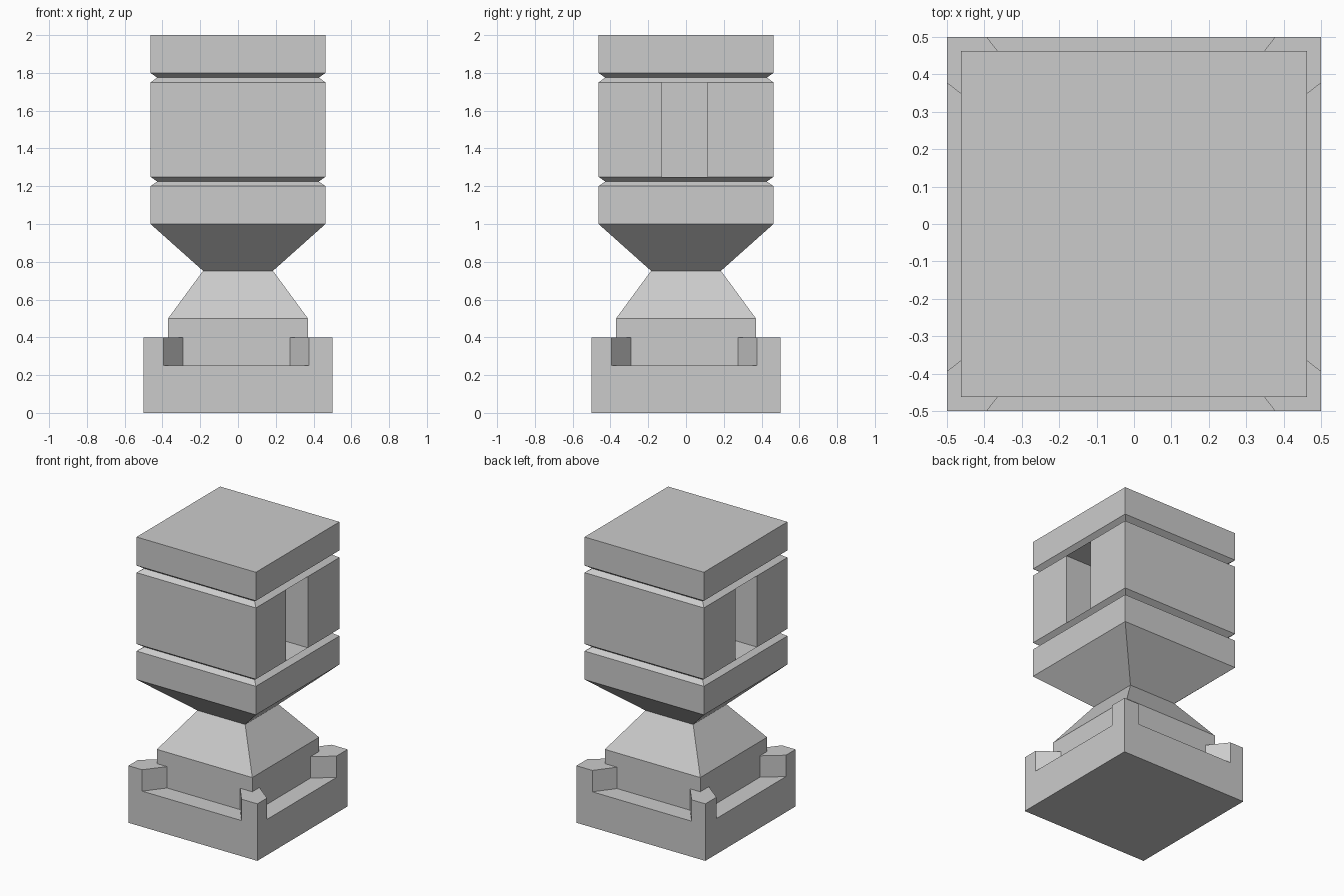
import bpy, bmesh

if "Cube" in bpy.data.objects:
    bpy.data.objects.remove(bpy.data.objects["Cube"])


def add_object(name, bm):
    bmesh.ops.recalc_face_normals(bm, faces=bm.faces)
    mesh = bpy.data.meshes.new(name)
    bm.to_mesh(mesh)
    bm.free()
    obj = bpy.data.objects.new(name, mesh)
    bpy.context.collection.objects.link(obj)
    return obj


def loft(name, rings):
    """Closed solid through a stack of outlines, each given as a list of points."""
    bm = bmesh.new()
    loops = [[bm.verts.new(p) for p in ring] for ring in rings]
    n = len(loops[0])
    for low, high in zip(loops, loops[1:]):
        for i in range(n):
            j = (i + 1) % n
            bm.faces.new((low[i], low[j], high[j], high[i]))
    bm.faces.new(loops[0][::-1])
    bm.faces.new(loops[-1])
    return add_object(name, bm)


def square_tower(name, profile):
    """Square section swept through (half width, height) steps."""
    return loft(name, [[(-r, -r, z), (r, -r, z), (r, r, z), (-r, r, z)] for r, z in profile])


def prism(name, outline, z0, z1):
    return loft(name, [[(x, y, z) for x, y in outline] for z in (z0, z1)])


W = 0.463     # half width of the head
G = 0.428     # half width at the bottom of the V grooves

# Base block, with a flared recess cut through each side to leave corner posts
base = square_tower("base", [(0.5, 0), (0.5, 0.4)])
a, b, c = -0.291, 0.276, 0.37         # recess at the pedestal face
oa, ob, oc = -0.473, 0.455, 0.6       # recess beyond the outer face
cross = [(a, -c), (oa, -oc), (ob, -oc), (b, -c),
         (c, a), (oc, oa), (oc, ob), (c, b),
         (b, c), (ob, oc), (oa, oc), (a, c),
         (-c, b), (-oc, ob), (-oc, oa), (-c, a)]
cutter = prism("recess_cutter", cross, 0.25, 0.6)
cutter.hide_render = True
cutter.display_type = 'WIRE'
cut = base.modifiers.new("recesses", 'BOOLEAN')
cut.operation = 'DIFFERENCE'
cut.solver = 'EXACT'
cut.object = cutter

# Pedestal, narrow waist and lower collar up to the first groove
square_tower("pedestal", [(0.37, 0.2), (0.37, 0.5), (0.185, 0.752), (W, 1.0),
                          (W, 1.2), (G, 1.225), (W, 1.25)])

# Middle block with a vertical slot in the left and right faces
s0, s1, d = -0.127, 0.114, W - 0.25
prism("slotted_block", [(-W, -W), (W, -W), (W, s0), (d, s0), (d, s1), (W, s1),
                        (W, W), (-W, W), (-W, s1), (-d, s1), (-d, s0), (-W, s0)],
      1.25, 1.75)

# Cap above the second groove
square_tower("cap", [(W, 1.75), (G, 1.775), (W, 1.8), (W, 2.0)])
